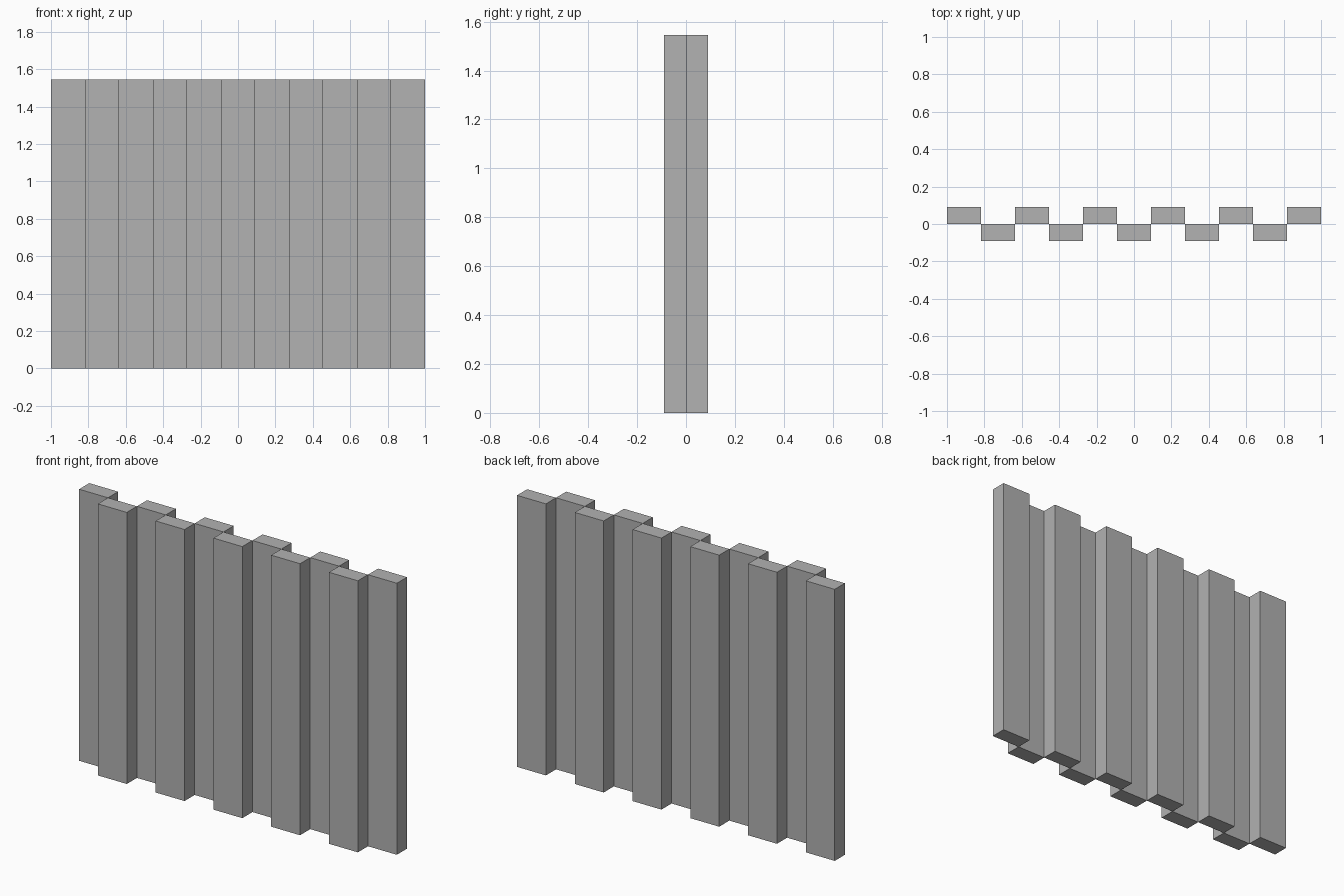
import bpy

cube = bpy.data.objects.get("Cube")
if cube:
    bpy.data.objects.remove(cube, do_unlink=True)

COUNT = 11
WIDTH = 2 / COUNT
DEPTH = WIDTH / 2
HEIGHT = 1.545

# Single plain grey for the whole panel
grey = bpy.data.materials.new("plain_grey")
grey.use_nodes = True
colour = (0.445, 0.445, 0.445, 1)
grey.diffuse_color = colour
grey.node_tree.nodes["Principled BSDF"].inputs["Base Color"].default_value = colour


def add_slat(name, x, y):
    bpy.ops.mesh.primitive_cube_add(size=1, location=(x, y, HEIGHT / 2))
    slat = bpy.context.object
    slat.name = name
    slat.scale = (WIDTH, DEPTH, HEIGHT)
    bpy.ops.object.transform_apply(location=False, rotation=False, scale=True)
    slat.data.materials.append(grey)


# Vertical slats alternating between the back and front rows
for i in range(COUNT):
    x = (i - (COUNT - 1) / 2) * WIDTH
    if i % 2 == 0:
        add_slat(f"back_slat_{i // 2 + 1}", x, DEPTH / 2)
    else:
        add_slat(f"front_slat_{i // 2 + 1}", x, -DEPTH / 2)
